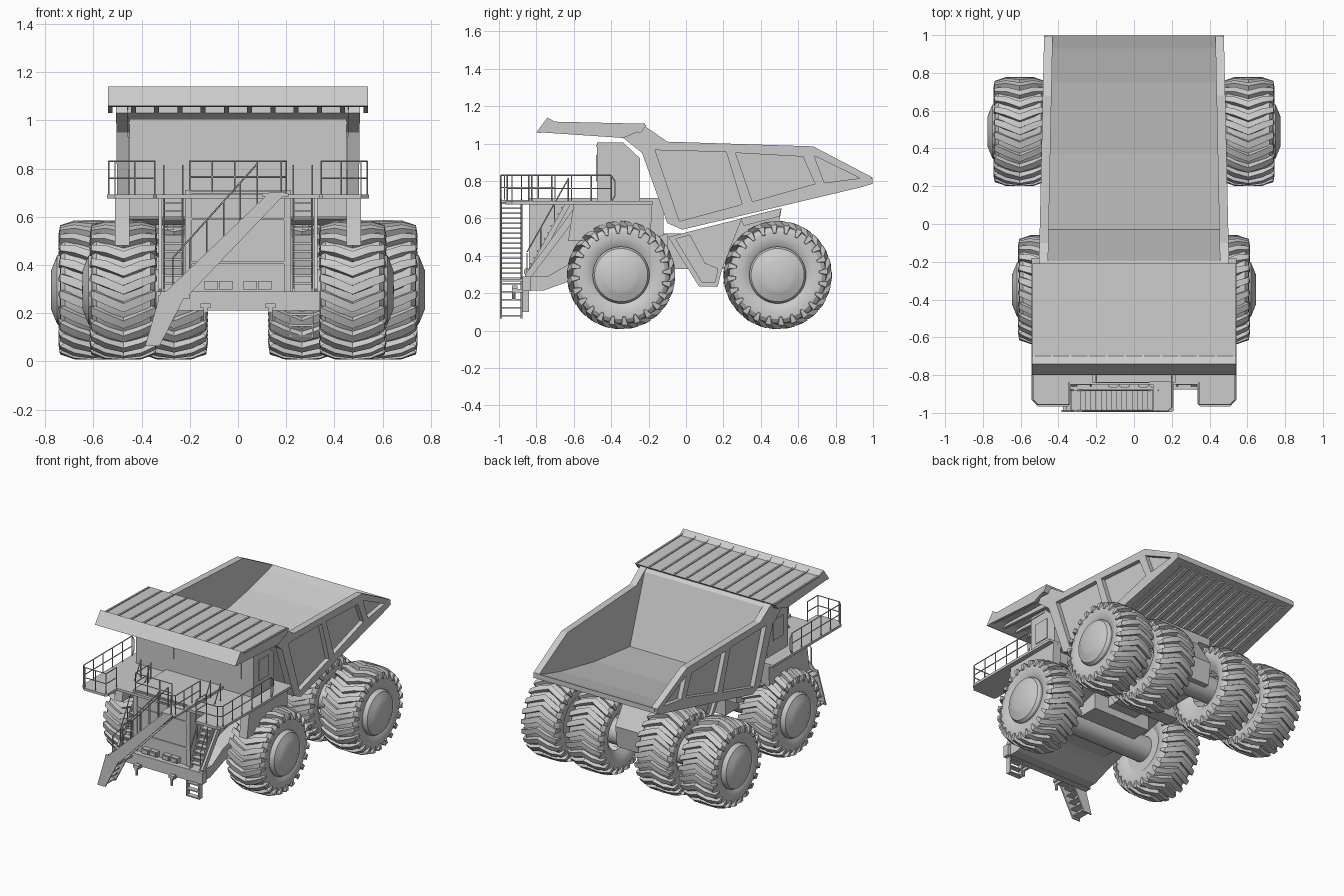
import bpy, bmesh, math
from mathutils import Vector, Matrix

if "Cube" in bpy.data.objects:
    bpy.data.objects.remove(bpy.data.objects["Cube"])

grey = bpy.data.materials.new("plain_grey")
grey.use_nodes = True
grey.diffuse_color = (0.6, 0.6, 0.6, 1)
grey.node_tree.nodes["Principled BSDF"].inputs["Base Color"].default_value = (0.6, 0.6, 0.6, 1)


def finish(bm, name, mirror=False, smooth=False):
    bmesh.ops.recalc_face_normals(bm, faces=bm.faces)
    mesh = bpy.data.meshes.new(name)
    bm.to_mesh(mesh)
    bm.free()
    mesh.materials.append(grey)
    return place(mesh, name, (0, 0, 0), mirror, smooth)


def place(mesh, name, loc, mirror=False, smooth=False):
    ob = bpy.data.objects.new(name, mesh)
    bpy.context.collection.objects.link(ob)
    ob.location = loc
    if mirror:
        ob.modifiers.new("mirror", 'MIRROR').use_mirror_merge = False
    if smooth:
        bpy.ops.object.select_all(action='DESELECT')
        ob.select_set(True)
        bpy.context.view_layer.objects.active = ob
        bpy.ops.object.shade_smooth_by_angle(angle=math.radians(30))
    return ob


def prism(bm, loops, a, b, axis='x'):
    """Extrude outlines (first one outer, others holes) from a to b along an axis."""
    to3d = {'x': lambda u, v: (a, u, v), 'y': lambda u, v: (u, a, v), 'z': lambda u, v: (u, v, a)}[axis]
    edges = []
    for loop in loops:
        vs = [bm.verts.new(to3d(*p)) for p in loop]
        edges += [bm.edges.new((vs[i - 1], vs[i])) for i in range(len(vs))]
    fill = bmesh.ops.triangle_fill(bm, edges=edges, use_beauty=True)
    faces = [g for g in fill["geom"] if isinstance(g, bmesh.types.BMFace)]
    ext = bmesh.ops.extrude_face_region(bm, geom=faces, use_keep_orig=True)
    moved = [g for g in ext["geom"] if isinstance(g, bmesh.types.BMVert)]
    bmesh.ops.translate(bm, verts=moved, vec=Vector([(b - a) * (axis == c) for c in 'xyz']))


def box(bm, x0, x1, y0, y1, z0, z1):
    mat = Matrix.Translation(((x0 + x1) / 2, (y0 + y1) / 2, (z0 + z1) / 2)) @ Matrix.Diagonal((x1 - x0, y1 - y0, z1 - z0, 1))
    bmesh.ops.create_cube(bm, size=1, matrix=mat)


def rod(bm, p, q, r=0.0035, seg=6):
    p, q = Vector(p), Vector(q)
    d = q - p
    mat = Matrix.Translation((p + q) / 2) @ d.to_track_quat('Z', 'Y').to_matrix().to_4x4()
    bmesh.ops.create_cone(bm, cap_ends=True, segments=seg, radius1=r, radius2=r, depth=d.length, matrix=mat)


def lathe(bm, profile, steps=48):
    vs = [bm.verts.new((x, 0, r)) for x, r in profile]
    es = [bm.edges.new(pair) for pair in zip(vs, vs[1:])]
    bmesh.ops.spin(bm, geom=vs + es, cent=(0, 0, 0), axis=(1, 0, 0), angle=math.tau, steps=steps, use_merge=True)
    bmesh.ops.remove_doubles(bm, verts=bm.verts, dist=0.0002)


def railing(bm, path, z0, z1, gap=0.1):
    """Top rail, middle rail and posts along a ground path."""
    for (ax, ay), (bx, by) in zip(path, path[1:]):
        for z in (z1, (z0 + z1) / 2):
            rod(bm, (ax, ay, z), (bx, by, z))
        n = max(1, round(math.hypot(bx - ax, by - ay) / gap))
        for i in range(n + 1):
            x, y = ax + (bx - ax) * i / n, ay + (by - ay) * i / n
            rod(bm, (x, y, z0), (x, y, z1))


# Tyres: round carcass plus chevron lugs
bm = bmesh.new()
half = [(0.09, 0.12), (0.12, 0.16), (0.133, 0.20), (0.13, 0.235), (0.112, 0.258), (0.06, 0.264)]
lathe(bm, [(-x, r) for x, r in half] + half[::-1])
lug = [((0.140, 0.225), (0.120, 0.22), -0.19, 0.035), ((0.133, 0.268), (0.110, 0.25), -0.19, 0.07),
       ((0.075, 0.288), (0.075, 0.255), -0.11, 0.078)]
mid = [((0, 0.290), (0, 0.255), 0.0, 0.075)]
flip = [((-o[0], o[1]), (-i[0], i[1]), a, h) for o, i, a, h in lug]
LUGS = 24
for k in range(LUGS):
    rings = []
    for outer, inner, ang, h in flip + mid + lug[::-1]:
        t = ang + math.tau * k / LUGS
        rings.append([bm.verts.new((x, -r * math.sin(t + s), r * math.cos(t + s)))
                      for (x, r), s in ((outer, -h * 0.85), (outer, h * 0.85), (inner, h), (inner, -h))])
    for a, b in zip(rings, rings[1:]):
        for i in range(4):
            bm.faces.new((a[i - 1], a[i], b[i], b[i - 1]))
    bm.faces.new(rings[0])
    bm.faces.new(rings[-1])
tyre = finish(bm, "front_tyre_left", smooth=True)
FRONT_Y, REAR_Y, AXLE_Z = -0.347, 0.49, 0.297
tyre.location = (0.475, FRONT_Y, AXLE_Z)
place(tyre.data, "front_tyre_right", (-0.475, FRONT_Y, AXLE_Z))
for s, side in ((1, "left"), (-1, "right")):
    place(tyre.data, "rear_outer_tyre_" + side, (s * 0.605, REAR_Y, AXLE_Z))
    place(tyre.data, "rear_inner_tyre_" + side, (s * 0.265, REAR_Y, AXLE_Z))

# Hubs and axles
for name, y, x in (("front", FRONT_Y, 0.475), ("rear", REAR_Y, 0.605)):
    bm = bmesh.new()
    lathe(bm, [(-0.11, 0), (-0.11, 0.15), (0.128, 0.152), (0.145, 0.142), (0.162, 0.10), (0.170, 0.08), (0.171, 0)])
    bmesh.ops.translate(bm, verts=bm.verts, vec=(x, y, AXLE_Z))
    finish(bm, name + "_hubs", mirror=True, smooth=True)
    bm = bmesh.new()
    rod(bm, (-x, y, AXLE_Z), (x, y, AXLE_Z), 0.085, 32)
    finish(bm, name + "_axle", smooth=True)

# Dump bed: side plates with three framed recesses
outline = [(-0.335, 1.03), (-0.30, 1.09), (-0.23, 1.10), (-0.10, 1.01), (0.68, 0.985), (0.995, 0.82), (0.998, 0.785),
           (0.93, 0.765), (-0.02, 0.54), (-0.10, 0.575), (-0.235, 0.95)]
panels = [[(-0.165, 0.965), (0.215, 0.955), (0.30, 0.675), (-0.035, 0.585)],
          [(0.265, 0.95), (0.625, 0.93), (0.69, 0.785), (0.355, 0.69)],
          [(0.685, 0.935), (0.93, 0.815), (0.74, 0.79)]]
bm = bmesh.new()
prism(bm, [outline], 0.455, 0.472)
prism(bm, [outline] + panels, 0.472, 0.503)
for v in bm.verts:
    v.co.x *= 1 - 0.045 * (v.co.y + 0.2)
finish(bm, "bed_sides", mirror=True)

# Bed front wall and floor, with ribs below
bm = bmesh.new()
prism(bm, [[(-0.23, 1.095), (-0.195, 1.07), (-0.03, 0.615), (0.37, 0.665), (0.75, 0.745), (0.93, 0.795), (0.998, 0.82),
            (0.998, 0.785), (0.93, 0.775), (0.0, 0.565), (-0.08, 0.59), (-0.225, 0.95), (-0.32, 1.03)]], -0.458, 0.458)
finish(bm, "bed_floor")
bm = bmesh.new()
for i in range(13):
    x = -0.42 + 0.07 * i
    prism(bm, [[(0.0, 0.58), (0.96, 0.79), (0.95, 0.77), (0.0, 0.545)]], x - 0.014, x + 0.014)
finish(bm, "bed_floor_ribs")

# Canopy over the cab
bm = bmesh.new()
prism(bm, [[(-0.80, 1.06), (-0.74, 1.14), (-0.70, 1.11), (-0.21, 1.10), (-0.24, 1.06), (-0.72, 1.075), (-0.78, 1.055)]], -0.54, 0.54)
for i in range(12):
    x = -0.53 + 1.06 * i / 11
    prism(bm, [[(-0.78, 1.06), (-0.72, 1.08), (-0.24, 1.07), (-0.335, 1.03)]], x - 0.01, x + 0.01)
    prism(bm, [[(-0.735, 1.135), (-0.70, 1.117), (-0.22, 1.106), (-0.22, 1.09), (-0.72, 1.10)]], x - 0.006, x + 0.006)
finish(bm, "canopy")

# Cab with side windows
bm = bmesh.new()
prism(bm, [[(-0.475, 0.60), (-0.475, 1.005), (-0.335, 1.005), (-0.245, 0.92), (-0.245, 0.60)]], -0.45, 0.45)
box(bm, -0.455, 0.455, -0.48, -0.34, 0.985, 0.993)
for s in (-1, 1):
    box(bm, s * 0.448, s * 0.456, -0.42, -0.31, 0.79, 0.93)
    box(bm, s * 0.16, s * 0.36, -0.480, -0.472, 0.80, 0.94)
finish(bm, "cab")

# Engine housing with grille rails and headlights
bm = bmesh.new()
box(bm, -0.22, 0.22, -0.83, -0.12, 0.28, 0.71)
for z in (0.41, 0.59, 0.70):
    box(bm, -0.22, 0.22, -0.837, -0.82, z - 0.004, z + 0.004)
for s in (-1, 1):
    box(bm, s * 0.19, s * 0.22, -0.84, -0.82, 0.29, 0.71)
finish(bm, "engine_housing")
bm = bmesh.new()
for x in (0.05, 0.11):
    box(bm, x - 0.028, x + 0.028, -0.86, -0.82, 0.298, 0.333)
    box(bm, x - 0.02, x + 0.02, -0.866, -0.85, 0.304, 0.327)
finish(bm, "headlights", mirror=True)

# Chassis, bumper, tow hooks, hoist frame
bm = bmesh.new()
prism(bm, [[(-0.86, 0.215), (-0.76, 0.215), (-0.62, 0.265), (-0.45, 0.31), (-0.1, 0.40), (-0.1, 0.52), (-0.3, 0.45),
            (-0.62, 0.36), (-0.74, 0.29), (-0.86, 0.29)]], -0.32, 0.32)
box(bm, -0.34, 0.34, -0.875, -0.83, 0.212, 0.29)
finish(bm, "chassis")
bm = bmesh.new()
box(bm, 0.127, 0.143, -0.93, -0.86, 0.205, 0.222)
box(bm, 0.115, 0.155, -0.93, -0.90, 0.222, 0.24)
rod(bm, (0.135, -0.92, 0.17), (0.135, -0.92, 0.24), 0.009, 10)
finish(bm, "tow_hooks", mirror=True)
frame = [(-0.095, 0.50), (0.02, 0.53), (0.30, 0.60), (0.24, 0.45), (0.19, 0.32), (0.17, 0.235), (0.07, 0.235)]
hole = [(-0.055, 0.49), (0.02, 0.51), (0.10, 0.36), (0.17, 0.33), (0.155, 0.26), (0.085, 0.26)]
bm = bmesh.new()
prism(bm, [frame], -0.2, 0.2)
for s in (-1, 1):
    prism(bm, [frame, hole], s * 0.2, s * 0.22)
prism(bm, [[(0.25, 0.57), (0.51, 0.65), (0.50, 0.59), (0.62, 0.40), (0.60, 0.25), (0.2, 0.25)]], -0.11, 0.11)
prism(bm, [[(0.29, 0.60), (0.51, 0.655), (0.50, 0.61), (0.31, 0.56)]], -0.2, 0.2)
box(bm, -0.11, 0.11, -0.2, 0.2, 0.33, 0.52)
finish(bm, "hoist_frame")

# Deck, fenders and struts
bm = bmesh.new()
prism(bm, [[(0.335, -0.95), (0.35, -0.965), (0.51, -0.965), (0.543, -0.93), (0.543, -0.18), (0.335, -0.18)]], 0.675, 0.692, 'z')
box(bm, 0.0, 0.335, -0.85, -0.18, 0.675, 0.692)
prism(bm, [[(-0.60, 0.68), (-0.18, 0.68), (-0.19, 0.50), (-0.63, 0.48)]], 0.45, 0.51)
prism(bm, [[(-0.53, 0.68), (-0.58, 0.68), (-0.86, 0.30), (-0.84, 0.27)]], 0.315, 0.33)
finish(bm, "deck", mirror=True)

# Railings
bm = bmesh.new()
railing(bm, [(0.345, -0.84), (0.345, -0.955), (0.51, -0.955), (0.535, -0.93), (0.535, -0.40)], 0.69, 0.83)
rod(bm, (0.535, -0.40, 0.83), (0.535, -0.38, 0.80))
rod(bm, (0.535, -0.38, 0.80), (0.535, -0.38, 0.72))
rod(bm, (0.535, -0.38, 0.72), (0.535, -0.40, 0.69))
finish(bm, "wing_railings", mirror=True)
bm = bmesh.new()
railing(bm, [(-0.2, -0.70), (-0.2, -0.84), (0.08, -0.84)], 0.70, 0.83)
railing(bm, [(0.08, -0.99), (0.18, -0.99), (0.2, -0.97), (0.2, -0.70)], 0.70, 0.83)
finish(bm, "centre_railings")

# Diagonal stair with landing and drop ladder
bm = bmesh.new()
box(bm, 0.10, 0.21, -0.99, -0.84, 0.685, 0.697)
for y in (-0.995, -0.885):
    prism(bm, [[(0.20, 0.70), (0.13, 0.70), (-0.32, 0.27), (-0.21, 0.27)]], y, y + 0.01, 'y')
    prism(bm, [[(-0.32, 0.29), (-0.21, 0.29), (-0.325, 0.065), (-0.385, 0.065)]], y, y + 0.01, 'y')
    rod(bm, (0.08, y + 0.005, 0.82), (-0.27, y + 0.005, 0.43))
    rod(bm, (-0.27, y + 0.005, 0.43), (-0.27, y + 0.005, 0.29))
    for i in range(6):
        x, z = 0.08 - 0.07 * i, 0.82 - 0.078 * i
        rod(bm, (x, y + 0.005, z), (x, y + 0.005, z - 0.18))
for i in range(16):
    x, z = 0.15 - 0.41 * i / 15, 0.68 - 0.40 * i / 15
    box(bm, x - 0.025, x + 0.025, -0.99, -0.88, z - 0.004, z + 0.004)
for i in range(5):
    x, z = -0.28 - 0.07 * i / 4, 0.25 - 0.17 * i / 4
    box(bm, x - 0.025, x + 0.025, -0.99, -0.88, z - 0.004, z + 0.004)
box(bm, -0.33, -0.2, -0.99, -0.85, 0.262, 0.275)
finish(bm, "diagonal_stair")

# Sloped ladders beside the engine housing
bm = bmesh.new()
low, high = Vector((0, -0.85, 0.29)), Vector((0, -0.63, 0.69))
for x in (0.23, 0.307):
    prism(bm, [[(-0.86, 0.29), (-0.83, 0.29), (-0.61, 0.69), (-0.64, 0.69)]], x - 0.004, x + 0.004)
    rod(bm, (x, -0.85, 0.42), (x, -0.63, 0.81))
    for i in range(4):
        p = low.lerp(high, i / 3)
        rod(bm, (x, p.y, p.z), (x, p.y, p.z + 0.125))
for i in range(1, 12):
    p = low.lerp(high, i / 12)
    box(bm, 0.23, 0.307, p.y - 0.02, p.y + 0.02, p.z - 0.004, p.z + 0.004)
finish(bm, "side_ladders", mirror=True)

# Lower ladder below the bumper
bm = bmesh.new()
for x in (0.215, 0.31):
    box(bm, x - 0.004, x + 0.004, -0.875, -0.84, 0.10, 0.24)
for z in (0.105, 0.15, 0.195):
    box(bm, 0.215, 0.31, -0.875, -0.84, z - 0.004, z + 0.004)
finish(bm, "lower_ladder")
